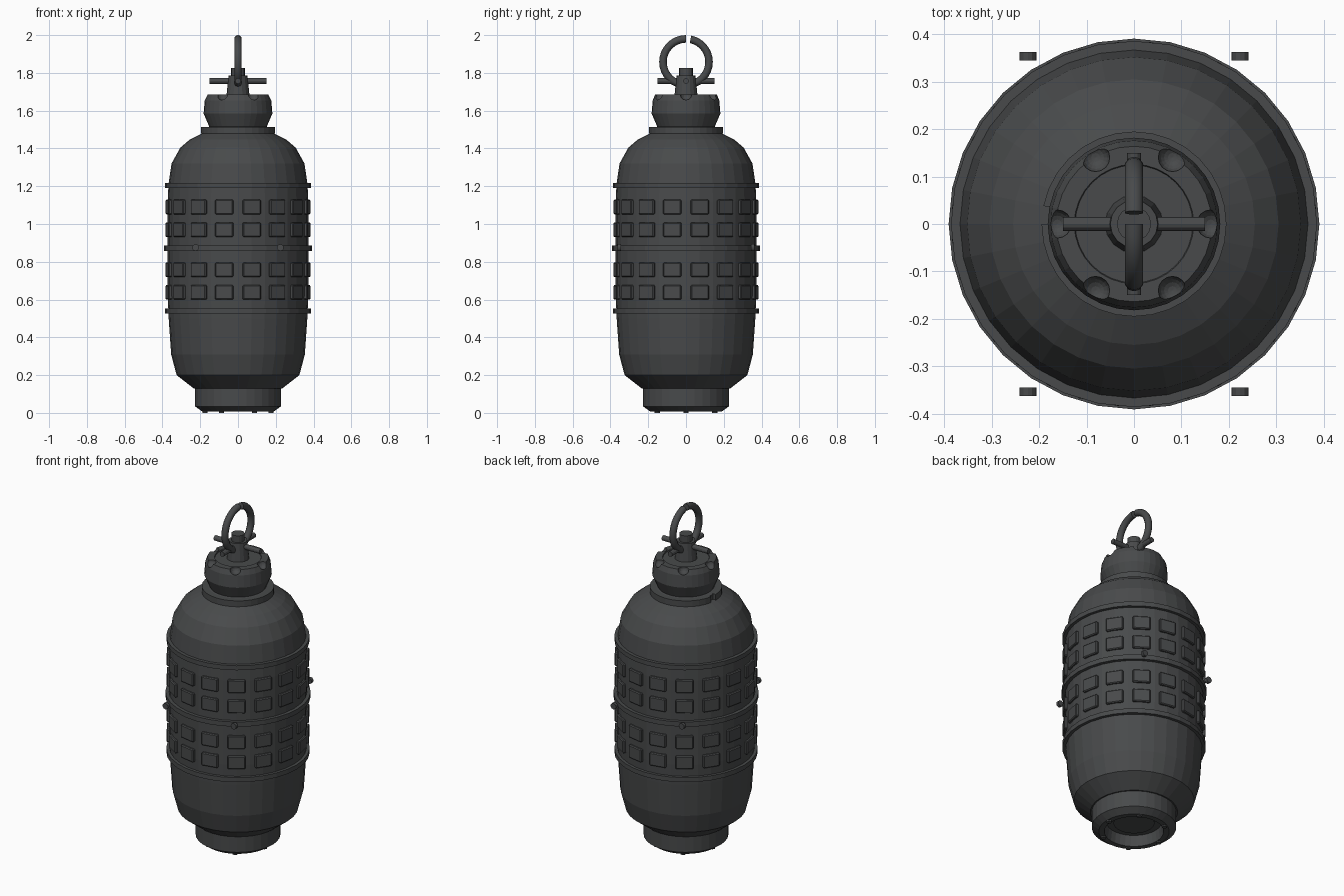
import bpy, bmesh
from math import pi, sin, cos, radians
from mathutils import Matrix, Vector

if "Cube" in bpy.data.objects:
    bpy.data.objects.remove(bpy.data.objects["Cube"])

dark = bpy.data.materials.new("dark_iron")
dark.diffuse_color = (0.065, 0.068, 0.07, 1)
dark.use_nodes = True
dark.node_tree.nodes["Principled BSDF"].inputs["Base Color"].default_value = dark.diffuse_color
SEG = 32


def finish(name, bm, matrix=None):
    bmesh.ops.remove_doubles(bm, verts=bm.verts, dist=1e-5)
    bmesh.ops.recalc_face_normals(bm, faces=bm.faces)
    if matrix:
        bm.transform(matrix)
    me = bpy.data.meshes.new(name)
    bm.to_mesh(me)
    bm.free()
    me.materials.append(dark)
    ob = bpy.data.objects.new(name, me)
    bpy.context.collection.objects.link(ob)
    return ob


def lathe(name, pts, loop=False, steps=SEG, seg=SEG, matrix=None):
    """Turn (radius, z) points about z from the -x side; fewer steps leave a gap."""
    bm = bmesh.new()
    rows = []
    for i in range(steps + 1):
        a = pi + 2 * pi * i / seg
        rows.append([bm.verts.new((r * cos(a), r * sin(a), z)) for r, z in pts])
    n = len(pts)
    for a, b in zip(rows, rows[1:]):
        for j in range(n if loop else n - 1):
            k = (j + 1) % n
            quad = [a[j], b[j], b[k], a[k]]
            if pts[j][0] == 0:
                quad.pop(1)
            elif pts[k][0] == 0:
                quad.pop(2)
            bm.faces.new(quad)
    if loop and steps < seg:
        bm.faces.new(rows[0])
        bm.faces.new(rows[-1])
    return finish(name, bm, matrix)


def band(name, r0, r1, z0, z1, steps=SEG):
    return lathe(name, [(r0, z0), (r1, z0), (r1, z1), (r0, z1)], True, steps)


def rod(name, centre, radius, length, axis, sides=12):
    bm = bmesh.new()
    bmesh.ops.create_cone(bm, cap_ends=True, segments=sides, radius1=radius,
                          radius2=radius, depth=length)
    turn = Vector((0, 0, 1)).rotation_difference(Vector(axis)).to_matrix().to_4x4()
    return finish(name, bm, Matrix.Translation(centre) @ turn)


# Main shell
lathe("body", [(0, .12), (.235, .13), (.325, .20), (.354, .31), (.367, .50),
               (.372, .62), (.372, 1.12), (.368, 1.21), (.352, 1.32),
               (.305, 1.405), (.255, 1.447), (.19, 1.48), (0, 1.48)])

# Hollow foot with screws around its underside
lathe("foot", [(.228, .14), (.228, .035), (.19, .008), (.16, .008), (.15, .07),
               (.11, .07), (.11, .06), (0, .06)])
for i in range(6):
    a = i * pi / 3
    rod("foot_screw", (.175 * cos(a), .175 * sin(a), .01), .014, .02, (0, 0, 1))

# Raised hoops and split collar
band("lower_hoop", .36, .386, .525, .552)
band("middle_hoop", .36, .391, .857, .885)
band("upper_hoop", .36, .386, 1.19, 1.217)
band("split_collar", .14, .195, 1.478, 1.513, SEG - 1)

# Four rows of square grip pads
for z in (.638, .758, .97, 1.09):
    bm = bmesh.new()
    for i in range(16):
        m = (Matrix.Rotation(radians(11.25 + 22.5 * i), 4, 'Z')
             @ Matrix.Translation((.366, 0, z)) @ Matrix.Diagonal((.034, .096, .077, 1)))
        bmesh.ops.create_cube(bm, size=1, matrix=m)
    bmesh.ops.bevel(bm, geom=bm.edges[:], offset=.005, segments=1, affect='EDGES')
    finish("grip_pads", bm)

# Side studs
for sx in (-1, 1):
    for sy in (-1, 1):
        rod("side_stud", (.224 * sx, .354 * sy, .875), .018, .018, (0, sy, 0))

# Neck cap with six scooped notches
cap = lathe("neck_cap", [(0, 1.47), (.178, 1.47), (.178, 1.51), (.152, 1.515),
                         (.182, 1.585), (.176, 1.655), (.164, 1.685),
                         (.126, 1.685), (.124, 1.68), (0, 1.68)])
bm = bmesh.new()
for i in range(6):
    a = i * pi / 3
    bmesh.ops.create_uvsphere(bm, u_segments=16, v_segments=10, radius=.03,
                              matrix=Matrix.Translation((.162 * cos(a), .162 * sin(a), 1.684)))
cutter = finish("notch_cutter", bm)
mod = cap.modifiers.new("notches", 'BOOLEAN')
mod.operation = 'DIFFERENCE'
mod.solver = 'EXACT'
mod.object = cutter
bpy.context.view_layer.objects.active = cap
cap.select_set(True)
bpy.ops.object.modifier_apply(modifier=mod.name)
bpy.data.objects.remove(cutter)

# Post and crossed pins
lathe("post", [(0, 1.67), (.062, 1.67), (.05, 1.785), (.036, 1.785),
               (.036, 1.825), (0, 1.825)], steps=16, seg=16)
rod("cross_pin_x", (0, 0, 1.757), .015, .3, (1, 0, 0))
rod("cross_pin_y", (0, 0, 1.757), .015, .3, (0, 1, 0))

# Split pull ring, standing in the yz plane with its gap at the top
tube = [(.122 + .02 * cos(i * pi / 5), .02 * sin(i * pi / 5)) for i in range(10)]
ring = lathe("pull_ring", tube, True, SEG - 1,
             matrix=Matrix.Translation((0, 0, 1.858)) @ Matrix.Rotation(pi / 2, 4, 'Y'))
bpy.ops.object.select_all(action='DESELECT')
ring.select_set(True)
bpy.context.view_layer.objects.active = ring
bpy.ops.object.shade_smooth_by_angle(angle=radians(40))
